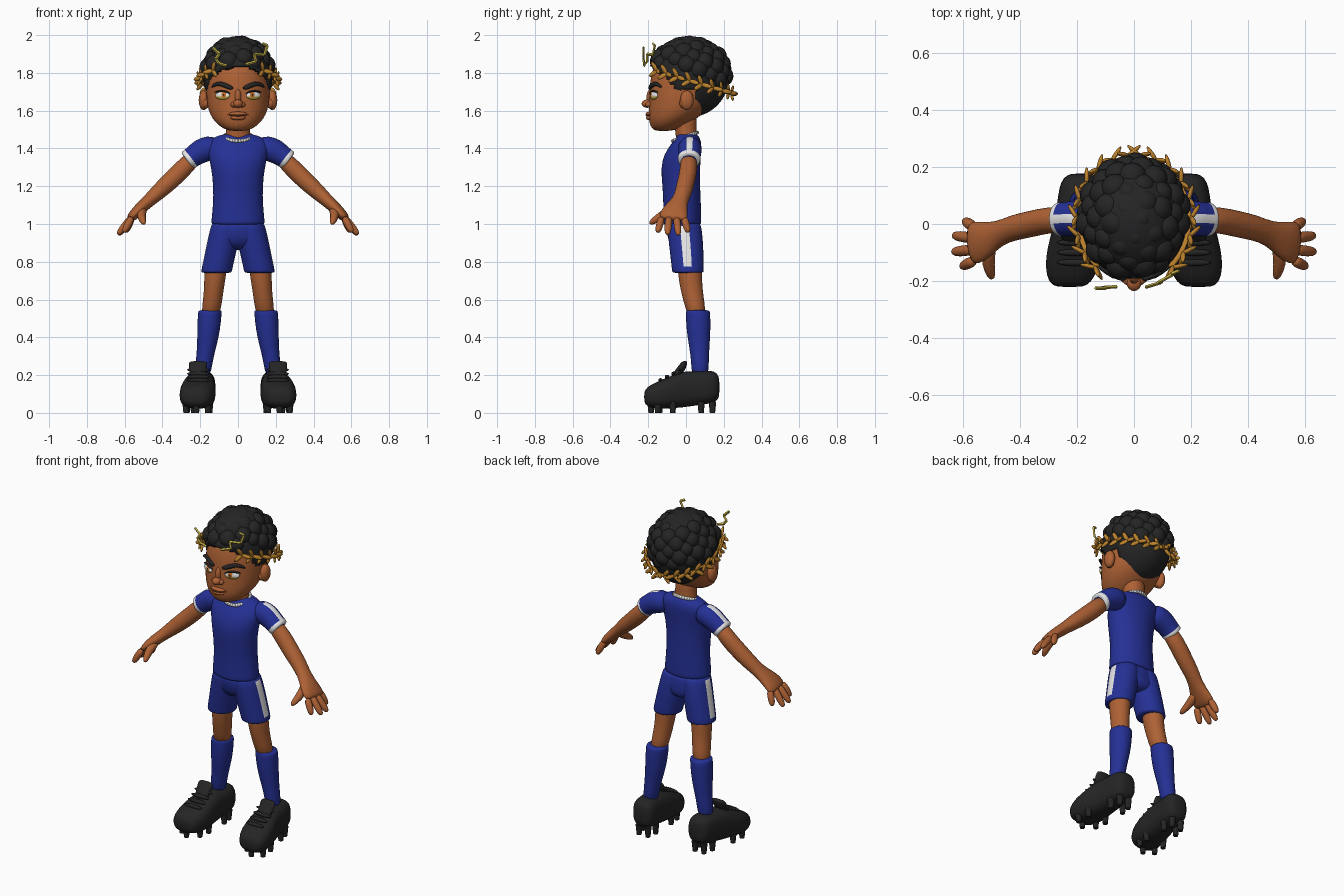
import bpy, bmesh, math
from mathutils import Vector, Matrix


def material(name, col):
    m = bpy.data.materials.new(name)
    m.diffuse_color = (*col, 1)
    return m


SKIN = material("brown skin", (0.42, 0.12, 0.035))
BLUE = material("royal blue", (0.018, 0.03, 0.30))
WHITE = material("white trim", (0.80, 0.80, 0.80))
BLACK = material("soft black", (0.018, 0.018, 0.018))
GOLD = material("gold leaf", (0.50, 0.22, 0.025))
YELLOW = material("yellow metal", (0.60, 0.48, 0.07))
ORANGE = material("orange iris", (0.75, 0.20, 0.02))
LIP = material("dark lip", (0.20, 0.045, 0.02))


def make(name, bm, mats, mirror=False, subsurf=0, smooth=True):
    bmesh.ops.recalc_face_normals(bm, faces=bm.faces)
    for f in bm.faces:
        f.smooth = smooth
    me = bpy.data.meshes.new(name)
    bm.to_mesh(me)
    bm.free()
    for m in mats:
        me.materials.append(m)
    ob = bpy.data.objects.new(name, me)
    bpy.context.collection.objects.link(ob)
    if mirror:
        md = ob.modifiers.new("mirror", 'MIRROR')
        md.use_mirror_merge = False
    if subsurf:
        md = ob.modifiers.new("subsurf", 'SUBSURF')
        md.levels = md.render_levels = subsurf
    return ob


def loft(bm, rings, mode='z', seg=16, power=1.0, rule=None):
    """Skin rings (x, y, z, ru, rv); rule(ring, segment) gives a material index."""
    P = [Vector(r[:3]) for r in rings]
    loops = []
    for i, r in enumerate(rings):
        if mode == 'z':
            u, v = Vector((1, 0, 0)), Vector((0, 1, 0))
        elif mode == 'y':
            u, v = Vector((1, 0, 0)), Vector((0, 0, 1))
        else:
            t = (P[min(i + 1, len(P) - 1)] - P[max(i - 1, 0)]).normalized()
            v = Vector((0, 1, 0))
            v = (v - t * t.dot(v)).normalized()
            u = v.cross(t)
        loop = []
        for j in range(seg):
            a = 2 * math.pi * j / seg
            c, s = (math.copysign(abs(k) ** power, k) for k in (math.cos(a), math.sin(a)))
            loop.append(bm.verts.new(P[i] + u * c * r[3] + v * s * r[4]))
        loops.append(loop)
    for i in range(len(loops) - 1):
        for j in range(seg):
            k = (j + 1) % seg
            f = bm.faces.new((loops[i][j], loops[i][k], loops[i + 1][k], loops[i + 1][j]))
            if rule:
                f.material_index = rule(i, j)
    bm.faces.new(loops[0])
    bm.faces.new(loops[-1])


def part(name, rings, mats, mode='z', mirror=False, sub=1, **kw):
    bm = bmesh.new()
    loft(bm, rings, mode, **kw)
    return make(name, bm, mats, mirror, sub)


def ball(bm, loc, scale, rot=Matrix(), u=20, v=12):
    m = Matrix.Translation(loc) @ rot @ Matrix.Diagonal((*scale, 1))
    return bmesh.ops.create_uvsphere(bm, u_segments=u, v_segments=v, radius=1, matrix=m)['verts']


def balls(name, items, mat, mirror=False, rot=Matrix()):
    bm = bmesh.new()
    for loc, scale in items:
        ball(bm, loc, scale, rot)
    return make(name, bm, [mat], mirror)


# Shirt body, collar and sleeves
part("shirt", [(0, -.02, .995, .13, .09), (0, -.02, 1.0, .142, .102), (0, -.02, 1.02, .142, .102),
               (0, -.02, 1.1, .133, .10), (0, -.025, 1.2, .131, .10), (0, -.03, 1.3, .143, .105),
               (0, -.018, 1.37, .16, .098), (0, .0, 1.42, .168, .083), (0, .01, 1.452, .145, .066),
               (0, .008, 1.47, .10, .056), (0, .005, 1.478, .06, .05)], [BLUE], seg=24)
bm = bmesh.new()
N = 32
ring = [Vector((.073 * math.cos(a), -.005 + .064 * math.sin(a), 1.462 + .022 * math.sin(a)))
        for a in (2 * math.pi * i / N for i in range(N))]
for i in range(N):
    p, q = ring[i], ring[(i + 1) % N]
    rot = (q - p).to_track_quat('Z', 'Y').to_matrix().to_4x4()
    bmesh.ops.create_cone(bm, cap_ends=True, segments=8, radius1=.01, radius2=.01,
                          depth=(q - p).length * 1.3, matrix=Matrix.Translation((p + q) / 2) @ rot)
make("collar", bm, [WHITE])
part("sleeve", [(.10, .02, 1.405, .055, .055), (.155, .02, 1.402, .067, .065), (.195, .02, 1.388, .066, .063),
                (.235, .018, 1.36, .057, .06), (.25, .017, 1.349, .056, .06), (.267, .016, 1.335, .056, .06),
                (.27, .016, 1.333, .045, .05)], [BLUE, WHITE], 'path', True, seg=24,
     rule=lambda i, j: 1 if i >= 4 or (i >= 1 and j in (11, 12)) else 0)

# Arms with palms, fingers and thumb
part("arm", [(.22, .015, 1.365, .045, .045), (.30, .015, 1.285, .050, .047), (.36, 0, 1.225, .048, .047),
             (.42, -.012, 1.172, .044, .046), (.475, -.033, 1.12, .034, .042), (.52, -.055, 1.08, .033, .066),
             (.555, -.066, 1.045, .028, .078), (.578, -.07, 1.022, .02, .072)], [SKIN], 'path', True)
bm = bmesh.new()
for y0, tip in ((-.012, (.595, .012, .955)), (-.05, (.635, -.04, .94)), (-.09, (.637, -.098, .943)),
                (-.128, (.605, -.15, .955))):
    a, b = Vector((.56, y0, 1.04)), Vector(tip)
    loft(bm, [(*a.lerp(b, t), r, r) for t, r in ((0, .02), (.5, .021), (.85, .018), (1, .009))], 'path', 10)
loft(bm, [(.50, -.07, 1.08, .025, .025), (.515, -.12, 1.05, .026, .026), (.505, -.165, 1.02, .021, .021),
          (.497, -.195, 1.0, .01, .01)], 'path', 10)
make("fingers", bm, [SKIN], True, 1)

# Shorts with white side stripes
part("shorts_seat", [(0, -.015, 1.02, .13, .09), (0, -.012, .98, .14, .093), (0, -.005, .92, .15, .093),
                     (0, .005, .885, .13, .08), (0, .01, .862, .06, .05)], [BLUE], seg=24)
part("shorts_leg", [(.06, -.01, 1.005, .07, .08), (.061, -.01, 1.0, .081, .09), (.075, -.003, .93, .084, .092),
                    (.09, .003, .86, .083, .09), (.112, .01, .76, .082, .085), (.114, .01, .745, .082, .085),
                    (.114, .01, .74, .07, .072)], [BLUE, WHITE], mirror=True, seg=24,
     rule=lambda i, j: 1 if 1 <= i <= 3 and j in (0, 23) else 0)

# Legs and socks
part("leg", [(.115, .02, .82, .062, .065), (.12, .02, .74, .06, .065), (.127, .028, .66, .053, .06),
             (.135, .042, .59, .052, .056), (.148, .06, .5, .05, .05)], [SKIN], mirror=True)
part("sock", [(.147, .062, .545, .052, .052), (.148, .063, .54, .064, .065), (.15, .064, .52, .064, .066),
              (.155, .066, .44, .062, .065), (.164, .07, .36, .053, .056), (.178, .074, .28, .045, .047),
              (.19, .075, .18, .045, .047)], [BLUE], mirror=True)

# Boots: shell, tongue, laces and studs
part("boot", [(.226, -.222, .085, .045, .026), (.225, -.208, .085, .075, .053), (.217, -.15, .093, .097, .074),
              (.21, -.08, .11, .094, .086), (.204, -.02, .125, .083, .098), (.196, .06, .13, .075, .09),
              (.19, .13, .138, .074, .09), (.187, .165, .138, .06, .075), (.186, .178, .135, .035, .045)],
     [BLACK], 'y', True, seg=20, power=.75)
part("boot_tongue", [(.212, -.07, .17, .04, .03), (.212, -.025, .235, .048, .026), (.212, -.01, .265, .05, .018),
                     (.212, -.005, .275, .042, .01)], [BLACK], mirror=True)
balls("laces", [((.21, y, z), (.06, .012, .012)) for y, z in
                ((-.135, .172), (-.10, .19), (-.065, .207), (-.035, .228))], BLACK, True)
bm = bmesh.new()
for x, y in ((.16, -.14), (.275, -.15), (.15, -.07), (.27, -.07), (.22, -.185), (.15, .08), (.235, .08),
             (.16, .14), (.22, .14)):
    bmesh.ops.create_cone(bm, cap_ends=True, segments=12, radius1=.014, radius2=.02, depth=.06,
                          matrix=Matrix.Translation((x, y, .03)))
make("studs", bm, [BLACK], True, smooth=False)

# Head, neck, ears, nose and lips
part("neck", [(0, .005, 1.42, .085, .06), (0, .005, 1.46, .066, .058), (0, -.005, 1.52, .062, .058),
              (0, -.005, 1.6, .07, .07)], [SKIN])
part("head", [(0, -.12, 1.492, .035, .035), (0, -.11, 1.502, .075, .07), (0, -.088, 1.535, .12, .108),
              (0, -.055, 1.58, .15, .145), (0, -.03, 1.63, .165, .167), (0, -.012, 1.70, .17, .183),
              (0, -.003, 1.78, .17, .187), (0, 0, 1.86, .15, .165), (0, 0, 1.92, .08, .1)], [SKIN], seg=24)
balls("ear", [((.182, .005, 1.655), (.026, .036, .052)), ((.172, -.005, 1.64), (.022, .03, .03))], SKIN, True)
balls("nose", [((0, -.205, 1.637), (.026, .03, .022)), ((0, -.185, 1.67), (.018, .024, .045)),
               ((.022, -.195, 1.632), (.017, .02, .015)), ((-.022, -.195, 1.632), (.017, .02, .015))], SKIN)
balls("lips", [((0, -.192, 1.583), (.048, .022, .012)), ((0, -.19, 1.562), (.04, .022, .013))], SKIN)
part("mouth_line", [(-.058, -.183, 1.58, .002, .005), (-.03, -.206, 1.573, .003, .005),
                    (0, -.214, 1.573, .003, .005), (.03, -.206, 1.573, .003, .005),
                    (.058, -.183, 1.58, .002, .005)], [LIP], 'path', seg=8)

# Eyes: white with a yellow lower rim, orange iris, dark pupil, lid and brow
tilt = Matrix.Rotation(math.radians(26), 4, 'Z')
bm = bmesh.new()
ball(bm, (.082, -.171, 1.68), (.042, .012, .022), tilt)
for f in bm.faces:
    f.material_index = 1 if f.calc_center_median().z < 1.672 else 0
make("eye", bm, [WHITE, YELLOW], True)
balls("iris", [((.076, -.182, 1.683), (.016, .006, .016))], ORANGE, True, tilt)
balls("pupil", [((.075, -.186, 1.684), (.007, .004, .007))], BLACK, True, tilt)
part("eyelid", [(.04, -.191, 1.688, .003, .006), (.06, -.187, 1.701, .005, .009), (.09, -.175, 1.706, .006, .009),
                (.127, -.147, 1.696, .004, .006)], [BLACK], 'path', True, seg=8)
part("eyebrow", [(.026, -.193, 1.716, .009, .008), (.05, -.19, 1.726, .014, .011), (.095, -.168, 1.746, .014, .011),
                 (.125, -.145, 1.738, .010, .010), (.142, -.128, 1.722, .004, .005)], [BLACK], 'path', True, seg=10)

# Close-cut hair, trimmed along the hairline
def hairline(y):
    if y < -.07:
        return 1.74 + (-.07 - y) * .85
    if y < -.03:
        return 1.68
    return 1.71 if y < .045 else 1.5


bm = bmesh.new()
ball(bm, (0, .015, 1.78), (.182, .213, .215), u=64, v=48)
cut = [f for f in bm.faces if f.calc_center_median().z < hairline(f.calc_center_median().y)]
bmesh.ops.delete(bm, geom=cut, context='FACES')
hair = make("hair_base", bm, [BLACK])
md = hair.modifiers.new("thickness", 'SOLIDIFY')
md.thickness, md.offset = .02, -1

# Round curls spread evenly over the crown
bm = bmesh.new()
n = 96
for i in range(n):
    h = 1 - 2 * (i + .5) / n
    a, r = i * 2.39996, math.sqrt(1 - h * h)
    p = Vector((.155 * r * math.cos(a), .018 + .182 * r * math.sin(a), 1.80 + .15 * h))
    if p.z > 1.80 - .33 * p.y:
        ball(bm, p, (.049 + .004 * math.sin(i * 5),) * 3, u=16, v=10)
make("curls", bm, [BLACK])

# Laurel wreath: a tilted open band with paired leaves
def wreath(a):
    y = .015 + -.218 * math.cos(a)
    return Vector((.193 * math.sin(a), y, 1.765 - .32 * y))


bm = bmesh.new()
for side in (1, -1):
    loft(bm, [(*wreath(side * math.radians(d)), .009, .009) for d in range(42, 181, 6)], 'z', 8)
    for k in range(9):
        a = side * math.radians(42 + 16.5 * k)
        p = wreath(a)
        T = (wreath(a - side * .05) - p).normalized()
        out = Vector((math.sin(a), -math.cos(a), 0))
        U = out.cross(T).normalized()
        for lean in (1, -1, 0):
            d = (T * (.75 if lean else -.5) + U * lean * .8 + out * .3).normalized()
            w = d.cross(out).normalized()
            rot = Matrix((d, w, d.cross(w))).transposed().to_4x4()
            ball(bm, p + d * .024 + out * .008, (.034, .013, .008), rot, 8, 6)
make("laurel_wreath", bm, [GOLD])

# Zigzag hair ornaments
for name, pts in (("left_bolt", ((-.135, -.225, 1.935), (-.098, -.225, 1.90), (-.118, -.225, 1.875),
                                 (-.10, -.222, 1.85), (-.06, -.22, 1.838))),
                  ("right_bolt", ((.13, -.175, 1.955), (.155, -.165, 1.945), (.14, -.175, 1.895),
                                  (.085, -.205, 1.90), (.095, -.205, 1.86), (.04, -.222, 1.845)))):
    bm = bmesh.new()
    for i in range(len(pts) - 1):
        loft(bm, [(*pts[i], .008, .006), (*pts[i + 1], .008, .006)], 'path', 4)
    make(name, bm, [YELLOW], smooth=False)
